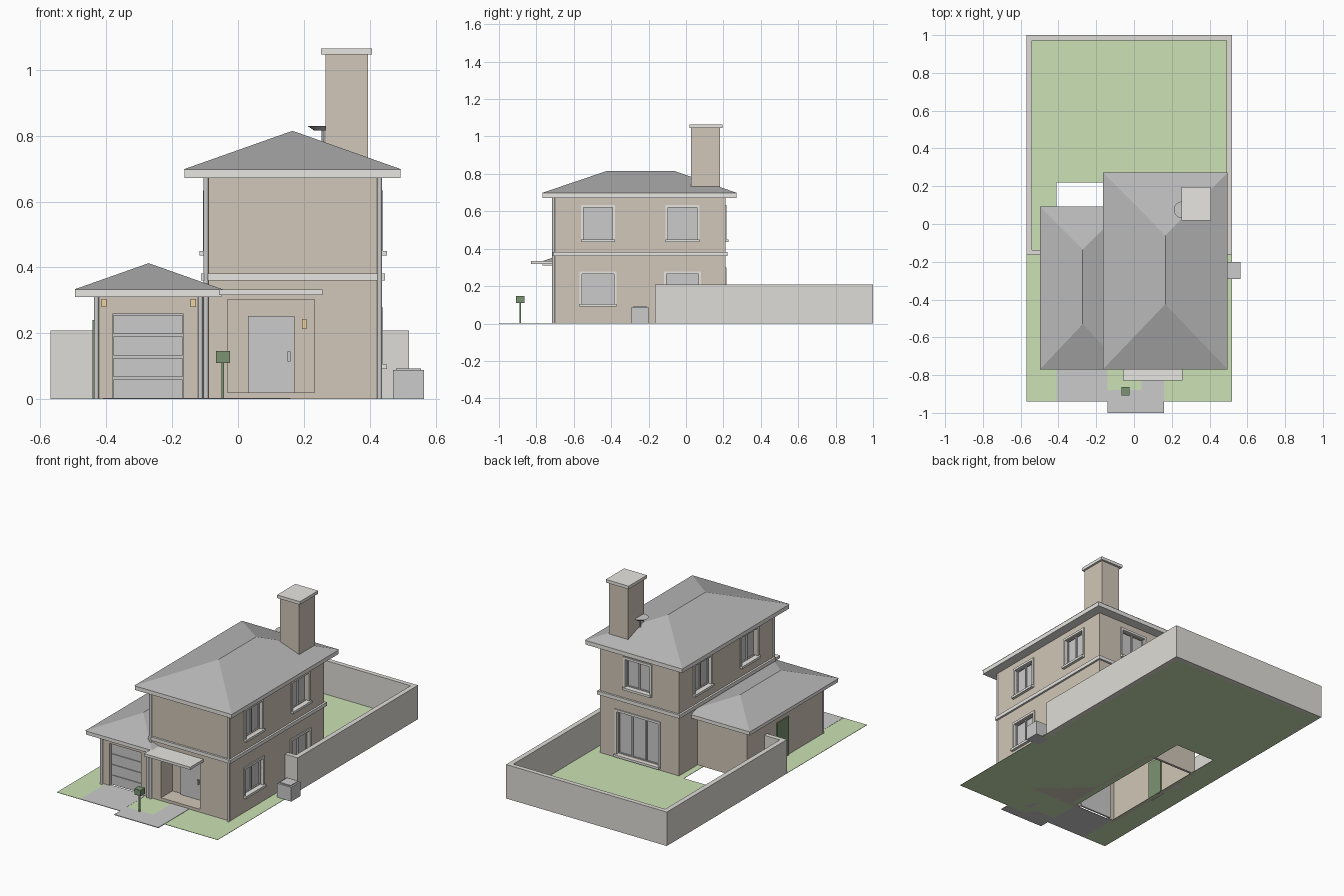
import bpy, bmesh, math
from mathutils import Vector

if "Cube" in bpy.data.objects:
    bpy.data.objects.remove(bpy.data.objects["Cube"])


def mat(name, r, g, b):
    m = bpy.data.materials.new(name)
    m.diffuse_color = (r, g, b, 1)
    m.use_nodes = True
    m.node_tree.nodes["Principled BSDF"].inputs["Base Color"].default_value = m.diffuse_color
    return m


TAN = mat("tan_render", 0.64, 0.57, 0.48)
TRIM = mat("pale_trim", 0.80, 0.79, 0.76)
STONE = mat("pale_stone", 0.74, 0.72, 0.68)
GRASS = mat("grass", 0.60, 0.76, 0.46)
GREEN = mat("dark_green", 0.20, 0.29, 0.17)
AMBER = mat("amber", 0.85, 0.65, 0.35)
ROOF = mat("roof_grey", 0.48, 0.48, 0.48)


def finish(name, bm, m=None):
    bmesh.ops.recalc_face_normals(bm, faces=bm.faces)
    me = bpy.data.meshes.new(name)
    bm.to_mesh(me)
    bm.free()
    ob = bpy.data.objects.new(name, me)
    bpy.context.collection.objects.link(ob)
    if m:
        me.materials.append(m)
    return ob


def add_box(bm, x0, x1, y0, y1, z0, z1):
    vs = bmesh.ops.create_cube(bm, size=1)["verts"]
    for v in vs:
        v.co = Vector(((x0 + x1) / 2 + v.co.x * (x1 - x0),
                       (y0 + y1) / 2 + v.co.y * (y1 - y0),
                       (z0 + z1) / 2 + v.co.z * (z1 - z0)))


def boxes(name, m, *dims):
    bm = bmesh.new()
    for d in dims:
        add_box(bm, *d)
    return finish(name, bm, m)


def cylinder(name, m, x, y, z0, z1, r0, r1=None, n=16):
    bm = bmesh.new()
    bmesh.ops.create_cone(bm, cap_ends=True, segments=n, radius1=r0,
                          radius2=r0 if r1 is None else r1, depth=z1 - z0)
    bmesh.ops.translate(bm, verts=bm.verts, vec=(x, y, (z0 + z1) / 2))
    ob = finish(name, bm, m)
    for p in ob.data.polygons:
        p.use_smooth = len(p.vertices) == 4
    return ob


def cut(target, name, dims):
    cutter = boxes(name, None, *dims)
    cutter.hide_render = True
    cutter.hide_viewport = False
    mod = target.modifiers.new("cut", "BOOLEAN")
    mod.operation = "DIFFERENCE"
    mod.solver = "EXACT"
    mod.object = cutter
    bpy.context.view_layer.objects.active = target
    bpy.ops.object.modifier_apply(modifier=mod.name)
    bpy.data.objects.remove(cutter)


def hip_roof(name, x0, x1, y0, y1, z0, z1, r0, r1):
    bm = bmesh.new()
    a, b, c, d = [bm.verts.new((x, y, z0)) for x, y in
                  ((x0, y0), (x1, y0), (x1, y1), (x0, y1))]
    p, q = [bm.verts.new(((x0 + x1) / 2, y, z1)) for y in (r0, r1)]
    for f in ((a, b, p), (b, c, q, p), (c, d, q), (d, a, p, q), (d, c, b, a)):
        bm.faces.new(f)
    return finish(name, bm, ROOF)


# Main house and garage walls
house = boxes("house_walls", TAN, (-0.10, 0.435, -0.70, 0.21, 0, 0.68))
garage = boxes("garage_walls", TAN, (-0.435, -0.095, -0.70, 0.03, 0, 0.32))
cut(garage, "garage_interior", [(-0.42, -0.105, -0.68, 0.015, -0.1, 0.305)])
cut(garage, "garage_opening", [(-0.38, -0.167, -0.75, -0.66, -0.1, 0.26)])
cut(house, "porch_recess", [(-0.032, 0.232, -0.8, -0.59, 0.02, 0.303)])


# Windows: u along the wall, d outward from the wall face
def window(name, axis, face, sgn, c, z0, w, h, panes):
    def b(u0, u1, d0, d1, za, zb):
        lo, hi = sorted((face + sgn * d0, face + sgn * d1))
        if axis == "x":
            return (lo, hi, c + u0, c + u1, za, zb)
        return (c + u0, c + u1, lo, hi, za, zb)
    a, t, z1 = w / 2, 0.014, z0 + h
    cut(house, name + "_hole", [b(-a, a, -0.03, 0.03, z0, z1)])
    boxes(name + "_glass", None, b(-a, a, -0.034, -0.022, z0, z1))
    bars = [b(-a + w * i / panes - 0.004, -a + w * i / panes + 0.004,
              -0.024, -0.014, z0, z1) for i in range(panes + 1)]
    bars += [b(-a, a, -0.024, -0.014, z - 0.004, z + 0.004) for z in (z0, z1)]
    boxes(name + "_bars", None, *bars)
    boxes(name + "_trim", TRIM,
          b(-a - t, -a, -0.01, 0.006, z0, z1), b(a, a + t, -0.01, 0.006, z0, z1),
          b(-a - t, a + t, -0.01, 0.006, z1, z1 + t))
    boxes(name + "_sill", TRIM, b(-a - t, a + t, -0.02, 0.017, z0 - 0.014, z0))


for i, y in enumerate((-0.47, -0.018)):
    window(f"right_lower_window_{i}", "x", 0.435, 1, y, 0.105, 0.17, 0.16, 2)
    window(f"right_upper_window_{i}", "x", 0.435, 1, y, 0.45, 0.155, 0.17, 2)
    window(f"left_upper_window_{i}", "x", -0.10, -1, y, 0.45, 0.155, 0.17, 2)
window("back_upper_window", "y", 0.21, 1, 0.18, 0.45, 0.165, 0.17, 2)
window("patio_door", "y", 0.21, 1, 0.18, 0.025, 0.28, 0.26, 3)

# String course, fascias and hip roofs
boxes("string_course", TRIM, (-0.112, 0.447, -0.712, 0.222, 0.36, 0.382))
boxes("house_fascia", TRIM, (-0.163, 0.494, -0.767, 0.27, 0.672, 0.698))
hip_roof("house_roof", -0.165, 0.496, -0.77, 0.272, 0.698, 0.815, -0.425, -0.06)
boxes("garage_fascia", TRIM, (-0.495, -0.05, -0.767, 0.09, 0.31, 0.333))
hip_roof("garage_roof", -0.498, -0.045, -0.77, 0.093, 0.333, 0.413, -0.53, -0.135)

# Downpipes at the front corners
for i, (x, top) in enumerate(((-0.097, 0.68), (0.43, 0.68), (-0.114, 0.31), (-0.43, 0.31))):
    cylinder(f"downpipe_{i}", None, x, -0.708, 0, top, 0.008, n=10)

# Porch: door, handle, canopy and lamp
boxes("front_door", None, (0.03, 0.172, -0.602, -0.585, 0.02, 0.252))
boxes("door_handle", None, (0.15, 0.16, -0.61, -0.6, 0.115, 0.145))
boxes("porch_canopy", TRIM, (-0.058, 0.256, -0.828, -0.69, 0.317, 0.333))
boxes("porch_lamp", AMBER, (0.194, 0.208, -0.605, -0.588, 0.213, 0.243))

# Garage door panels, side door and lamps
boxes("garage_door", None, (-0.382, -0.165, -0.677, -0.668, 0, 0.262),
      *[(-0.378, -0.169, -0.682, -0.67, 0.003 + 0.065 * i, 0.06 + 0.065 * i) for i in range(4)])
boxes("garage_side_door", GREEN, (-0.442, -0.415, -0.365, -0.255, 0, 0.24))
boxes("garage_lamps", AMBER, *[(x - 0.008, x + 0.008, -0.715, -0.695, 0.28, 0.304)
                               for x in (-0.407, -0.136)])

# Chimney and satellite dish
boxes("chimney", TAN, (0.265, 0.395, 0.028, 0.182, 0.68, 1.048))
boxes("chimney_cap", TRIM, (0.252, 0.407, 0.018, 0.195, 1.046, 1.065))
cylinder("dish_pole", None, 0.258, 0.075, 0.74, 0.82, 0.004, n=8)
cylinder("dish", None, 0.256, 0.075, 0.816, 0.83, 0.025, 0.045)

# Garden wall, open behind the house
boxes("garden_wall", STONE,
      (-0.57, -0.54, -0.165, 1, 0, 0.208), (0.49, 0.52, -0.165, 1, 0, 0.208),
      (-0.54, 0.49, 0.972, 1, 0, 0.208), (-0.54, -0.43, -0.165, -0.137, 0, 0.208),
      (0.43, 0.49, -0.165, -0.137, 0, 0.208))

# Lawn with an open strip under the garage, driveway and path
boxes("lawn", GRASS, (-0.57, -0.41, -0.94, 1, 0, 0.002), (-0.41, -0.14, 0.22, 1, 0, 0.002),
      (-0.14, 0.52, -0.94, 1, 0, 0.002))
boxes("driveway", None, (-0.41, -0.14, -0.94, -0.69, 0, 0.003))
boxes("path", None, (-0.14, 0.16, -1, -0.88, 0, 0.004), (0.04, 0.16, -0.88, -0.70, 0, 0.004))

# Utility box and mailbox
boxes("utility_box", None, (0.47, 0.565, -0.292, -0.2, 0, 0.088),
      (0.48, 0.555, -0.282, -0.21, 0.088, 0.093))
boxes("mailbox_post", GREEN, (-0.05, -0.042, -0.89, -0.882, 0, 0.115))
boxes("mailbox", GREEN, (-0.067, -0.025, -0.908, -0.864, 0.11, 0.146))
